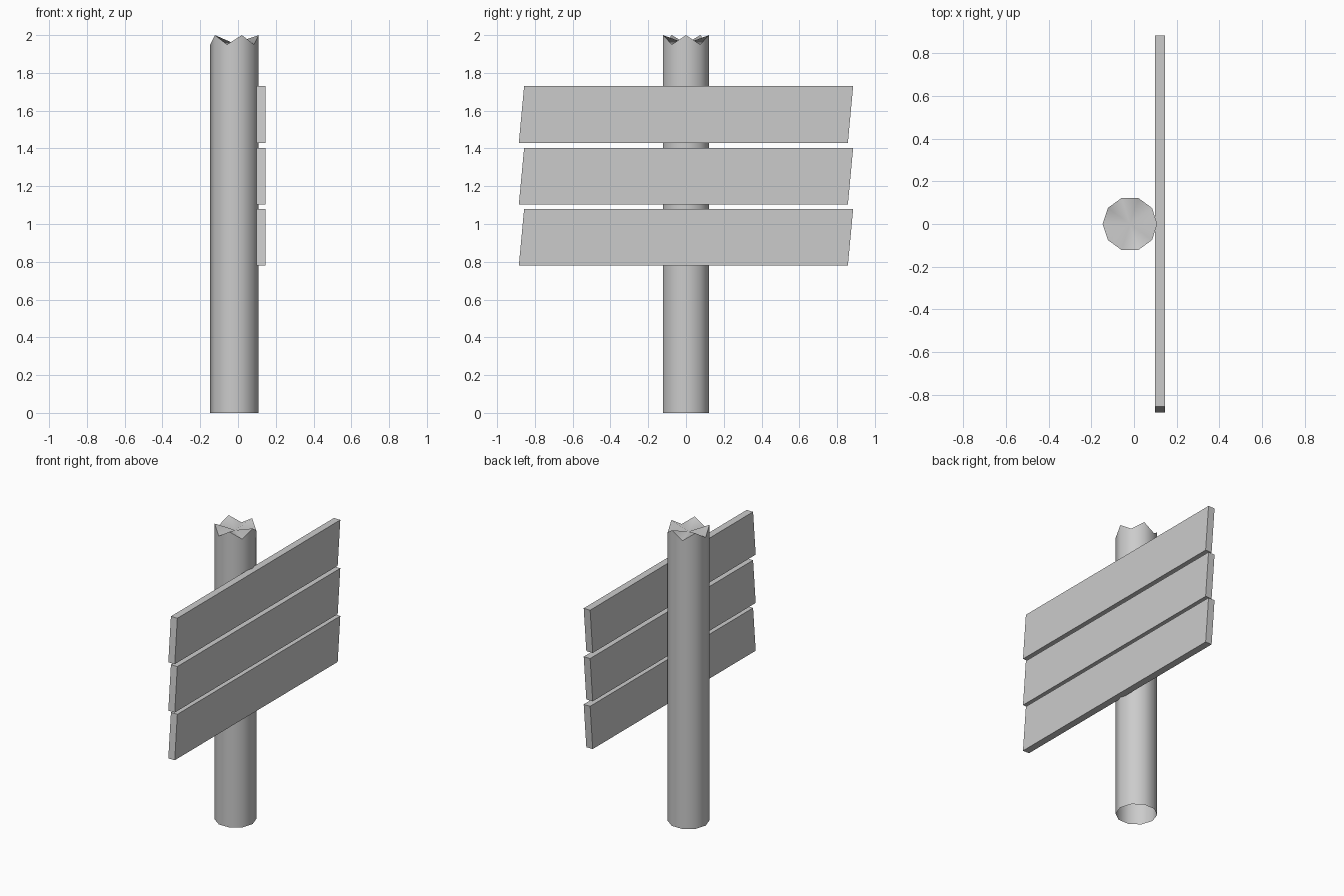
import bpy, bmesh, math

if "Cube" in bpy.data.objects:
    bpy.data.objects.remove(bpy.data.objects["Cube"])

SIDES, RADIUS, CX = 10, 0.128, -0.019


def finish(bm, name):
    mesh = bpy.data.meshes.new(name)
    bm.to_mesh(mesh)
    bm.free()
    obj = bpy.data.objects.new(name, mesh)
    bpy.context.collection.objects.link(obj)
    return obj


# Post: open-bottomed tube whose rim alternates between splinter peaks and valleys
bm = bmesh.new()
bottom, rim = [], []
for i in range(SIDES):
    a = 2 * math.pi * i / SIDES
    x, y = CX + RADIUS * math.cos(a), RADIUS * math.sin(a)
    bottom.append(bm.verts.new((x, y, 0)))
    rim.append(bm.verts.new((x, y, 2.0 if i % 2 == 0 else 1.95)))
centre = bm.verts.new((CX, 0, 1.955))
for i in range(SIDES):
    j = (i + 1) % SIDES
    bm.faces.new((bottom[i], bottom[j], rim[j], rim[i])).smooth = True
    bm.faces.new((rim[i], rim[j], centre)).smooth = True
    bm.edges.get((rim[i], rim[j])).smooth = False
finish(bm, "post")

# Planks: three slanted-end boards fixed to the right side of the post
profile = [(-0.885, -0.15), (0.857, -0.15), (0.885, 0.15), (-0.857, 0.15)]
for name, z in (("lower_plank", 0.93), ("middle_plank", 1.253), ("upper_plank", 1.58)):
    bm = bmesh.new()
    face = bm.faces.new([bm.verts.new((0.098, y, z + dz)) for y, dz in profile])
    ext = bmesh.ops.extrude_face_region(bm, geom=[face])
    verts = [v for v in ext["geom"] if isinstance(v, bmesh.types.BMVert)]
    bmesh.ops.translate(bm, verts=verts, vec=(0.048, 0, 0))
    bmesh.ops.recalc_face_normals(bm, faces=bm.faces)
    finish(bm, name)
